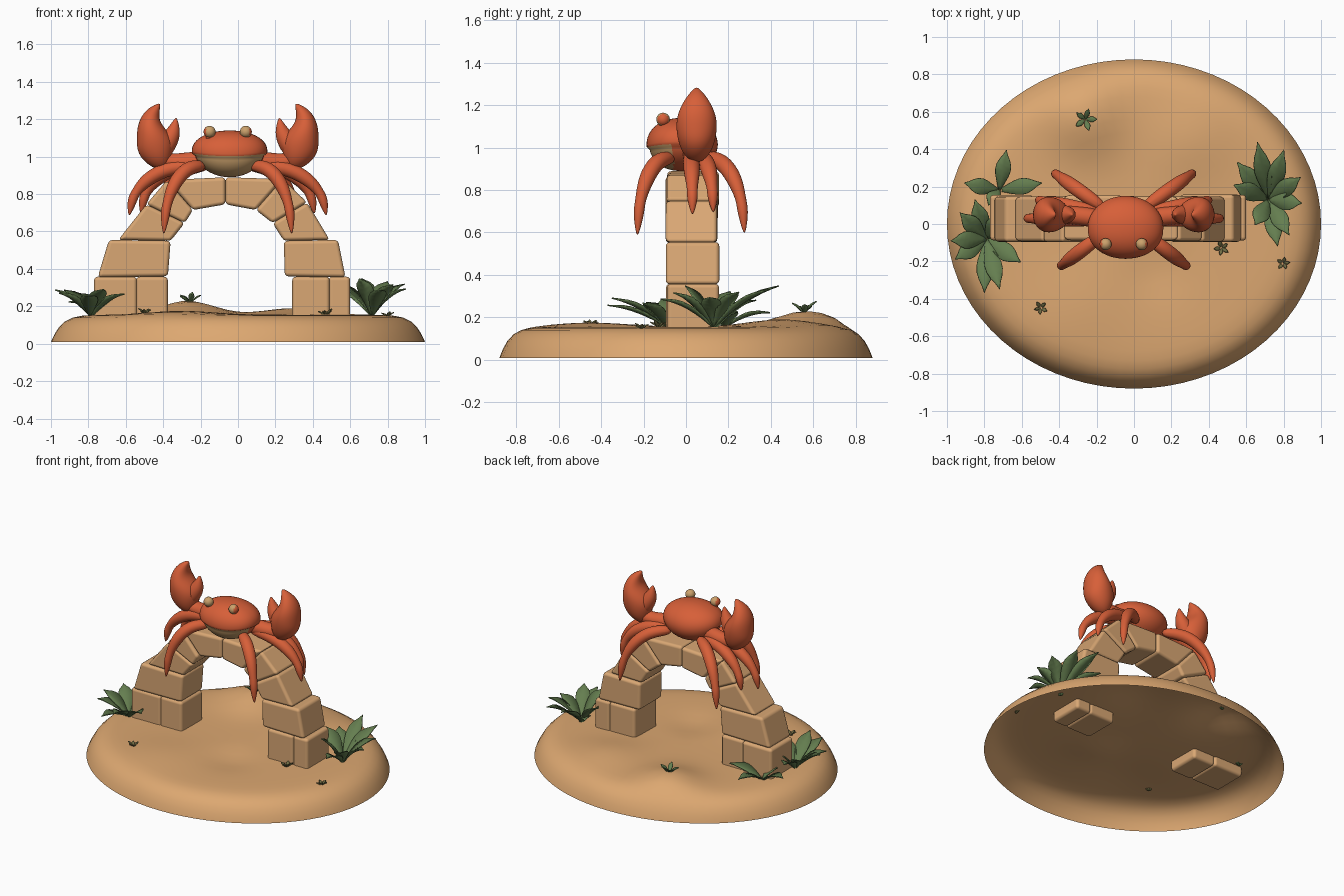
import bpy, bmesh, math, random
from mathutils import Vector

if "Cube" in bpy.data.objects:
    bpy.data.objects.remove(bpy.data.objects["Cube"])

random.seed(4)


def material(name, rgb):
    m = bpy.data.materials.new(name)
    m.diffuse_color = (*rgb, 1)
    m.use_nodes = True
    m.node_tree.nodes["Principled BSDF"].inputs["Base Color"].default_value = m.diffuse_color
    return m


SAND = material("sand", (0.72, 0.39, 0.165))
STONE = material("sandstone", (0.70, 0.39, 0.175))
SHELL = material("orange_red_shell", (0.68, 0.115, 0.04))
CREAM = material("tan_belly", (0.60, 0.36, 0.15))
LEAF = material("leaf_green", (0.13, 0.21, 0.08))
DRY = material("dry_leaf", (0.17, 0.16, 0.06))


def finish(name, bm, *mats, recalc=True):
    if recalc:
        bmesh.ops.recalc_face_normals(bm, faces=bm.faces[:])
    me = bpy.data.meshes.new(name)
    bm.to_mesh(me)
    bm.free()
    me.shade_smooth()
    for m in mats:
        me.materials.append(m)
    ob = bpy.data.objects.new(name, me)
    bpy.context.collection.objects.link(ob)
    return ob


def bridge(bm, a, b):
    for k in range(len(a)):
        j = (k + 1) % len(a)
        bm.faces.new((a[k], b[k], b[j], a[j]))


# ---- sand mound: open shell with a rounded rim and soft dunes (x, y, height, width)
DUNES = [(-.27, .57, .075, .2), (.3, .45, .035, .22), (.12, -.25, -.02, .15), (-.3, -.45, .02, .25)]


def ground(x, y):
    r = min(1, math.hypot(x, y / .88))
    z = .008 + .147 * (1 - r ** 18)
    fade = min(1, (1 - r) * 6)
    for bx, by, h, w in DUNES:
        z += fade * h * math.exp(-((x - bx) ** 2 + (y - by) ** 2) / w ** 2)
    return z


bm = bmesh.new()
N, R = 72, 16
rings = []
for k in range(1, R + 1):
    r = math.sin(math.pi / 2 * k / R)
    circle = [(r * math.cos(math.tau * i / N), .88 * r * math.sin(math.tau * i / N)) for i in range(N)]
    rings.append([bm.verts.new((x, y, ground(x, y))) for x, y in circle])
centre = bm.verts.new((0, 0, ground(0, 0)))
for i in range(N):
    bm.faces.new((centre, rings[0][i], rings[0][(i + 1) % N]))
for a, b in zip(rings, rings[1:]):
    bridge(bm, a, b)
finish("sand_mound", bm, SAND, recalc=False)


# ---- stone arch: each block is a front outline (x, z) pushed through the depth
def block(name, outline):
    bm = bmesh.new()
    y0, y1 = -.092 + random.uniform(-.006, .006), .152 + random.uniform(-.006, .006)
    front, back = ([bm.verts.new((x, y, z)) for x, z in outline] for y in (y0, y1))
    bm.faces.new(front)
    bm.faces.new(back)
    bridge(bm, front, back)
    bev = finish(name, bm, STONE).modifiers.new("bevel", 'BEVEL')
    bev.width, bev.segments, bev.harden_normals = .02, 3, True


# joints between blocks, left to right: inner point, outer point
JOINTS = [((-.375, .36), (-.75, .355)), ((-.36, .55), (-.69, .555)), ((-.285, .645), (-.49, .745)),
          ((-.24, .715), (-.38, .875)), ((-.067, .745), (-.067, .89)), ((.095, .715), (.24, .88)),
          ((.185, .645), (.37, .755)), ((.245, .55), (.535, .555)), ((.25, .36), (.575, .355))]
for k, (a, b) in enumerate(zip(JOINTS, JOINTS[1:])):
    oa, ob_ = a[1], b[1]
    if k == 1:                      # upper blocks sit back from the ones below
        oa = (oa[0] + .05, oa[1])
    if k == 6:
        ob_ = (ob_[0] - .045, ob_[1])
    block(f"arch_block_{k + 1}", [a[0], oa, ob_, b[0]])
for k, (x0, x1) in enumerate([(-.77, -.54), (-.545, -.375), (.29, .49), (.485, .60)]):
    block(f"base_block_{k + 1}", [(x0, .09), (x1, .09), (x1, .358), (x0, .358)])

# ---- crab, mirrored about its own centre line
CX = -.055


# rounded tapering limb along a path of (x, y, z, radius[, depth radius])
def limb(name, path, s, sides=10):
    bm = bmesh.new()
    pts = [Vector((CX + s * p[0], p[1], p[2])) for p in path]
    rings = []
    for i, p in enumerate(pts):
        t = (pts[min(i + 1, len(pts) - 1)] - pts[max(i - 1, 0)]).normalized()
        u = Vector((0, 1, 0))
        u = (u - t * t.dot(u)).normalized()
        v = t.cross(u)
        r, d = path[i][3], path[i][-1]
        rings.append([bm.verts.new(p + u * d * math.cos(math.tau * k / sides)
                                   + v * r * math.sin(math.tau * k / sides)) for k in range(sides)])
    for a, b in zip(rings, rings[1:]):
        bridge(bm, a, b)
    bm.faces.new(rings[0])
    bm.faces.new(rings[-1])
    sub = finish(name, bm, SHELL).modifiers.new("smooth", 'SUBSURF')
    sub.levels = sub.render_levels = 2


# one jointed leg shape: share of reach, share of drop, radius
LEG = [(0, 0, .035), (.48, .02, .043), (.82, .28, .041), (.97, .54, .024), (1.02, .7, .03), (1.06, 1, .005)]
# hip, foot, drop
LEGS = {"front_leg": ((.12, -.06), (.33, -.22), .37), "back_leg": ((.10, .08), (.36, .265), .36),
        "outer_leg": ((.13, .02), (.505, .03), .27), "inner_leg": ((.12, .06), (.445, .125), .26)}
ARM = [(.10, .02, .98, .05), (.20, .04, .975, .055), (.30, .05, .965, .05), (.35, .05, .99, .05)]
PALM = [(.335, .935, .025, .025), (.36, .98, .075, .075), (.385, 1.05, .112, .098), (.405, 1.115, .09, .104),
        (.42, 1.175, .068, .09), (.405, 1.235, .042, .055), (.362, 1.285, .006, .006)]
FINGER = [(.36, 1.02, .06), (.315, 1.085, .056), (.285, 1.14, .04), (.275, 1.21, .004)]

for side, s in (("left", -1), ("right", 1)):
    for part, (hip, foot, drop) in LEGS.items():
        limb(f"{side}_{part}", [(hip[0] + f * (foot[0] - hip[0]), hip[1] + f * (foot[1] - hip[1]),
                                 .953 - d * drop, r) for f, d, r in LEG], s)
    limb(f"{side}_claw_arm", ARM, s)
    limb(f"{side}_claw_palm", [(x, .05, *rest) for x, *rest in PALM], s)
    limb(f"{side}_claw_finger", [(x, .05, *rest) for x, *rest in FINGER], s)
    limb(f"{side}_eye_stalk", [(.097, -.09 - i * .008, 1.06 + i * .03, .021) for i in range(3)], s)
    # eyeball with a red outer cap
    bm = bmesh.new()
    bmesh.ops.create_uvsphere(bm, u_segments=20, v_segments=12, radius=.032)
    bm.normal_update()
    for f in bm.faces:
        f.material_index = 1 if f.normal.x * s > .6 else 0
    finish(f"{side}_eye", bm, CREAM, SHELL).location = (CX + s * .097, -.108, 1.133)

# body: flattened dome with a tan front belly tucked under the shell lip
bm = bmesh.new()
bmesh.ops.create_uvsphere(bm, u_segments=48, v_segments=32, radius=1)
for v in bm.verts:
    x, y, z = v.co
    if y < 0:
        y = -abs(y) ** .85
    lip = .93 if z < -.12 and y < .2 else 1
    v.co = (.202 * x * lip, .168 * y * lip, .125 * z + .015 * x * x)
for f in bm.faces:
    c = f.calc_center_median()
    f.material_index = 1 if c.z < -.012 + .3 * c.x ** 2 and c.y < -.04 else 0
finish("crab_body", bm, SHELL, CREAM).location = (-.045, -.018, 1.015)


# ---- plants: arching folded leaves, each given by direction in degrees and length
def plant(name, x, y, leaves, width, arch, rise, mat):
    bm = bmesh.new()
    base = Vector((x, y, ground(x, y) - .01))
    for angle, length in leaves:
        a = math.radians(angle)
        out = Vector((math.cos(a), math.sin(a), 0))
        side = Vector((-out.y, out.x, 0))
        tip = base + out * length + Vector((0, 0, rise * random.uniform(.75, 1.2)))
        mid = (base + tip) / 2 + Vector((0, 0, arch))
        rows = []
        for i in range(9):
            t = i / 8
            p = base * (1 - t) ** 2 + mid * 2 * t * (1 - t) + tip * t * t
            w = width * (.12 + .88 * math.sin(math.pi * t ** 1.2)) * (1 - t ** 6) / 2 + .001
            up = Vector((0, 0, w * .35))
            rows.append([bm.verts.new(q) for q in (p - side * w + up, p, p + side * w + up)])
        for a, b in zip(rows, rows[1:]):
            for k in (0, 1):
                bm.faces.new((a[k], a[k + 1], b[k + 1], b[k]))
    finish(name, bm, mat).modifiers.new("thickness", 'SOLIDIFY').thickness = .006


plant("right_plant", .72, .13, [(101, .315), (130, .26), (157, .2), (73, .28), (35, .21), (-6, .18),
      (-60, .22), (-79, .255), (-118, .15)], .095, .05, .175, LEAF)
plant("front_left_plant", -.79, -.08, [(183, .19), (213, .2), (268, .29), (285, .28), (326, .22),
      (58, .15), (135, .2), (106, .22)], .095, .04, .125, LEAF)
plant("back_left_plant", -.72, .18, [(80, .22), (168, .19), (10, .23), (233, .1)], .085, .04, .08, LEAF)

# small sprouts scattered over the sand
for k, (x, y, size) in enumerate([(-.26, .56, .06), (.47, -.13, .04), (.80, -.21, .035),
                                  (-.50, -.45, .035)]):
    plant(f"sprout_{k + 1}", x, y, [(72 * i + 40 * k, size) for i in range(5)],
          size * .45, .005, size * .8, LEAF if k == 0 else DRY)
